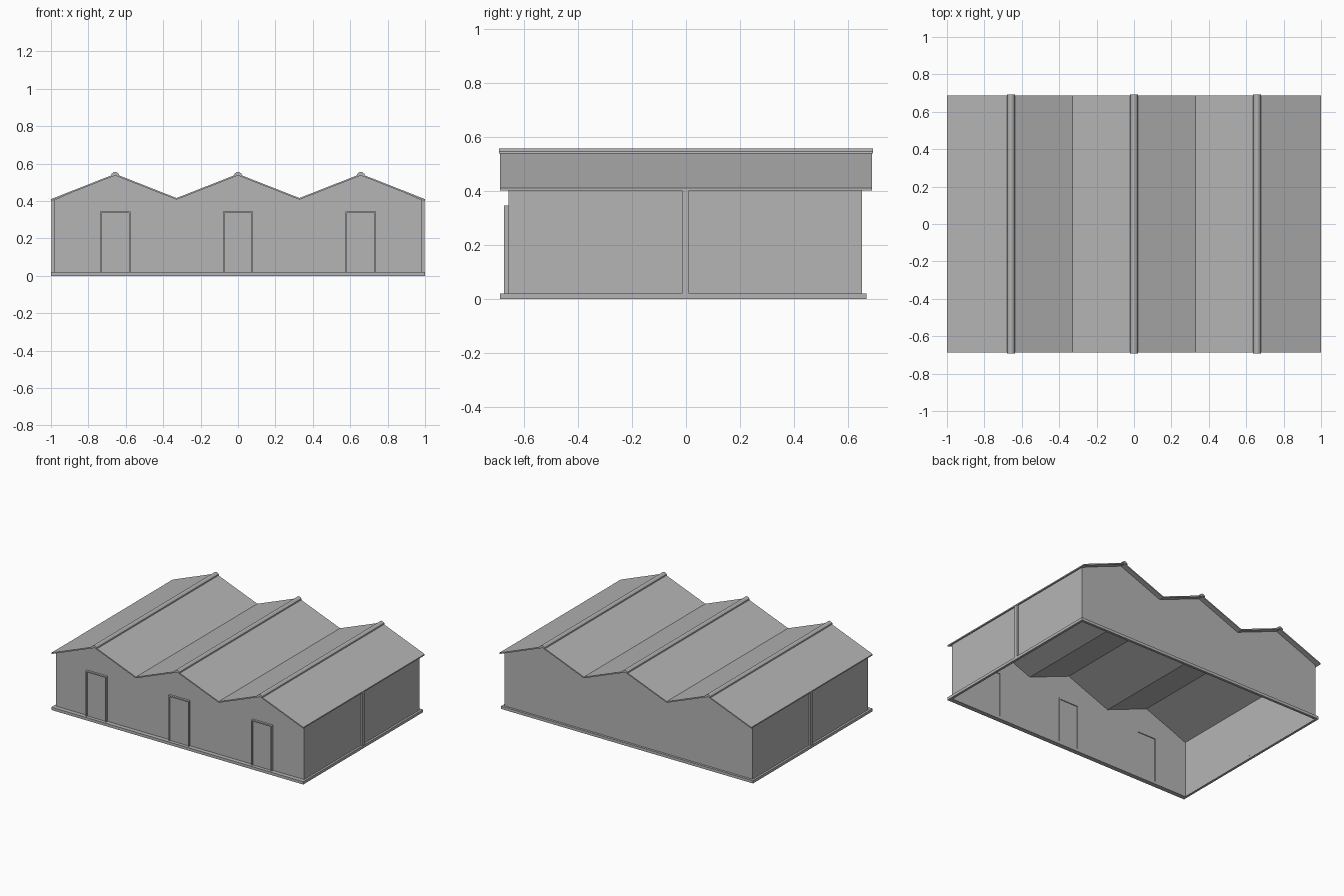
import bpy, bmesh

cube = bpy.data.objects.get("Cube")
if cube:
    bpy.data.objects.remove(cube, do_unlink=True)

# Single grey material
grey = bpy.data.materials.new("light_grey")
grey.use_nodes = True
COLOUR = (0.46, 0.46, 0.46, 1)
grey.diffuse_color = COLOUR
bsdf = next(n for n in grey.node_tree.nodes if n.type == "BSDF_PRINCIPLED")
bsdf.inputs["Base Color"].default_value = COLOUR

# Main dimensions
BAY = 0.657                      # ridge spacing
RIDGES = (-BAY, 0, BAY)
EAVE_X, EAVE_Z, RIDGE_Z = 1.0, 0.41, 0.545
WALL_X, FRONT_Y, BACK_Y = 0.985, -0.657, 0.652
DOOR_HALF, DOOR_TOP, BASE_TOP = 0.081, 0.345, 0.02


def finish(name, bm):
    bmesh.ops.recalc_face_normals(bm, faces=bm.faces)
    mesh = bpy.data.meshes.new(name)
    bm.to_mesh(mesh)
    bm.free()
    mesh.materials.append(grey)
    obj = bpy.data.objects.new(name, mesh)
    bpy.context.collection.objects.link(obj)
    return obj


def box(name, x0, x1, y0, y1, z0, z1):
    bm = bmesh.new()
    bmesh.ops.create_cube(bm, size=1)
    for v in bm.verts:
        v.co = (x1 if v.co.x > 0 else x0,
                y1 if v.co.y > 0 else y0,
                z1 if v.co.z > 0 else z0)
    return finish(name, bm)


def extrude_y(name, outline, y0, y1):
    """Extrude an x-z outline along y; equal ends give a flat sheet."""
    bm = bmesh.new()
    face = bm.faces.new([bm.verts.new((x, y0, z)) for x, z in outline])
    if y1 != y0:
        result = bmesh.ops.extrude_face_region(bm, geom=[face], use_keep_orig=True)
        verts = [g for g in result["geom"] if isinstance(g, bmesh.types.BMVert)]
        bmesh.ops.translate(bm, verts=verts, vec=(0, y1 - y0, 0))
    return finish(name, bm)


def zigzag(edge, drop):
    """Roof line from left to right, lowered by drop."""
    points = [(-edge, EAVE_Z - drop)]
    for i, x in enumerate(RIDGES):
        points.append((x, RIDGE_Z - drop))
        if i < 2:
            points.append((x + BAY / 2, EAVE_Z + 0.006 - drop))
    return points + [(edge, EAVE_Z - drop)]


# Saw-tooth roof sheet and ridge caps
extrude_y("roof", zigzag(EAVE_X, 0) + zigzag(EAVE_X, 0.009)[::-1], -0.688, 0.688)
for i, x in enumerate(RIDGES):
    cap = [(-0.021, 0.537), (-0.019, 0.545), (-0.008, 0.554), (0, 0.556),
           (0.008, 0.554), (0.019, 0.545), (0.021, 0.537), (0, 0.543)]
    extrude_y(f"ridge_cap_{i + 1}", [(x + px, z) for px, z in cap], -0.692, 0.692)

# Gable walls; the front one is notched for the doors
gable = zigzag(WALL_X, 0.005)
notches = []
for x in RIDGES:
    notches += [(x - DOOR_HALF, 0), (x - DOOR_HALF, DOOR_TOP),
                (x + DOOR_HALF, DOOR_TOP), (x + DOOR_HALF, 0)]
corners = [(-WALL_X, 0)], [(WALL_X, 0)]
extrude_y("front_wall", gable + corners[1] + notches[::-1] + corners[0], FRONT_Y, FRONT_Y)
extrude_y("back_wall", gable + corners[1] + corners[0], BACK_Y, BACK_Y)

# Doors with raised frames
for i, x in enumerate(RIDGES):
    n = i + 1
    box(f"door_panel_{n}", x - 0.078, x + 0.078, -0.664, -0.661, 0, DOOR_TOP - 0.003)
    outer, inner = DOOR_HALF, DOOR_HALF - 0.008
    frame = [(x - outer, 0), (x - outer, DOOR_TOP), (x + outer, DOOR_TOP), (x + outer, 0),
             (x + inner, 0), (x + inner, DOOR_TOP - 0.008),
             (x - inner, DOOR_TOP - 0.008), (x - inner, 0)]
    extrude_y(f"door_frame_{n}", frame, -0.673, -0.655)

# Side walls with a central post, and side base strips
for side, s in (("left", 1), ("right", -1)):
    bm = bmesh.new()
    bm.faces.new([bm.verts.new((s * WALL_X, y, z)) for y, z in
                  ((FRONT_Y, 0), (BACK_Y, 0), (BACK_Y, 0.406), (FRONT_Y, 0.406))])
    finish(f"{side}_wall", bm)
    xs = sorted((s * 0.982, s * 0.998))
    box(f"{side}_post", *xs, -0.014, 0.012, BASE_TOP, 0.404)
    xs = sorted((s * 0.983, s * 1.0))
    box(f"{side}_base", *xs, -0.688, 0.668, 0, BASE_TOP)

# Front and back base strips
box("front_base", -0.983, 0.983, -0.688, FRONT_Y + 0.002, 0, BASE_TOP)
box("back_base", -0.983, 0.983, BACK_Y - 0.002, 0.668, 0, BASE_TOP)
